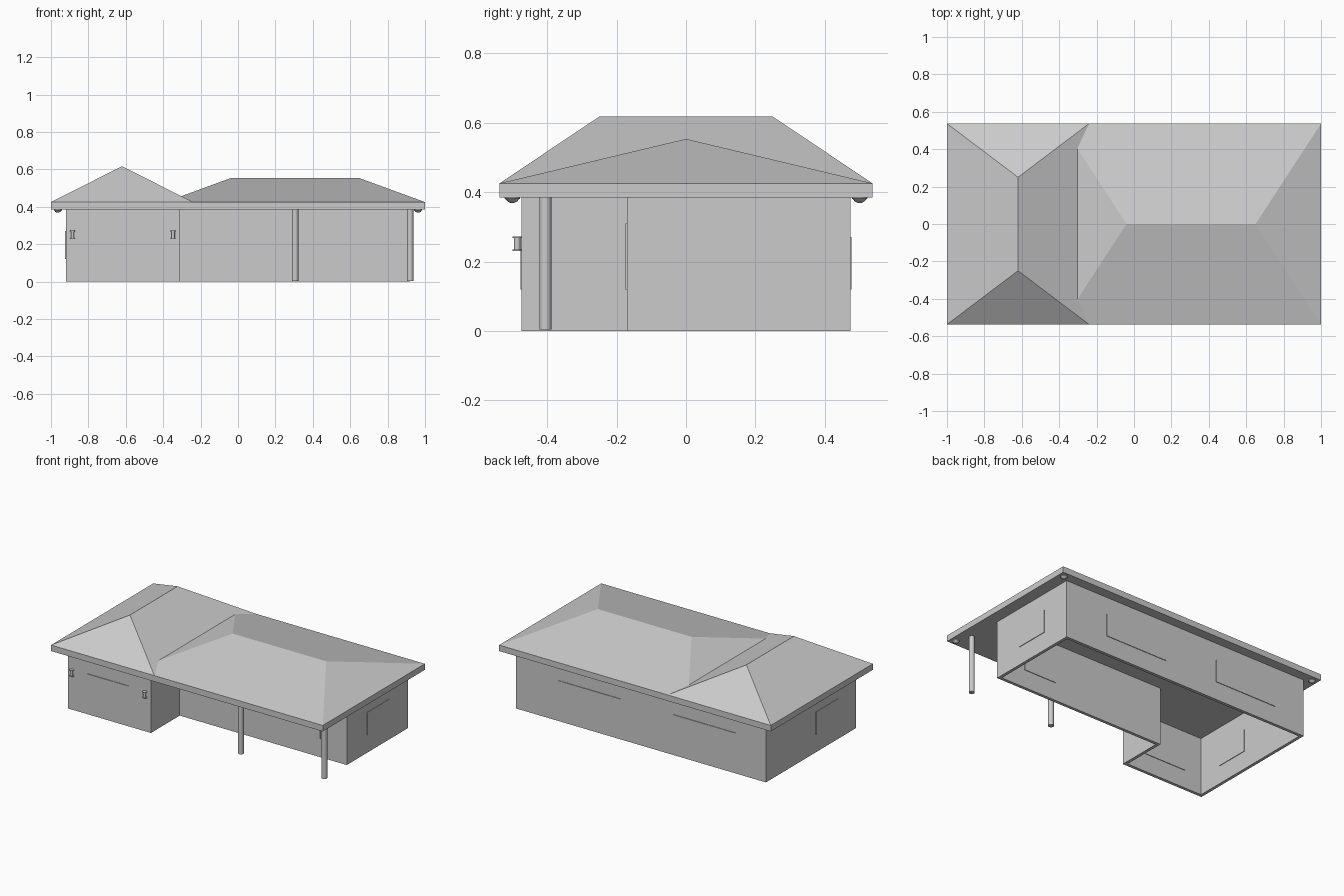
import bpy, bmesh
from math import radians

old = bpy.data.objects.get("Cube")
if old:
    bpy.data.objects.remove(old, do_unlink=True)

GREY = (0.6, 0.6, 0.6, 1)
grey = bpy.data.materials.new("plain_grey")
grey.use_nodes = True
grey.diffuse_color = GREY
grey.node_tree.nodes["Principled BSDF"].inputs["Base Color"].default_value = GREY

EAVE, ROOF_BASE = 0.385, 0.425
WALL_X, WALL_Y, THICK = 0.92, 0.473, 0.02


def finish(name, bm, smooth=False):
    bmesh.ops.recalc_face_normals(bm, faces=bm.faces)
    mesh = bpy.data.meshes.new(name)
    bm.to_mesh(mesh)
    bm.free()
    mesh.materials.append(grey)
    obj = bpy.data.objects.new(name, mesh)
    bpy.context.collection.objects.link(obj)
    if smooth:
        bpy.ops.object.select_all(action="DESELECT")
        obj.select_set(True)
        bpy.context.view_layer.objects.active = obj
        bpy.ops.object.shade_smooth_by_angle(angle=radians(40))
    return obj


def box(name, xs, ys, zs):
    bm = bmesh.new()
    bmesh.ops.create_cube(bm, size=1)
    for v in bm.verts:
        v.co = [r[0] if c < 0 else r[1] for c, r in zip(v.co, (xs, ys, zs))]
    return finish(name, bm)


def lathe(name, x, y, profile, sides=24):
    """Stack rings of (radius, height) into a closed round part."""
    bm = bmesh.new()
    rings = []
    for r, z in profile:
        ring = bmesh.ops.create_circle(bm, segments=sides, radius=r)["verts"]
        for v in ring:
            v.co.x, v.co.y, v.co.z = v.co.x + x, v.co.y + y, z
        rings.append(ring)
    for a, b in zip(rings, rings[1:]):
        for i in range(sides):
            j = (i + 1) % sides
            bm.faces.new((a[i], a[j], b[j], b[i]))
    bm.faces.new(rings[0])
    bm.faces.new(rings[-1])
    return finish(name, bm, smooth=True)


def hip_roof(name, x0, x1, half_y, ridge):
    bm = bmesh.new()
    base = [bm.verts.new((x, y, ROOF_BASE)) for x, y in
            ((x0, -half_y), (x1, -half_y), (x1, half_y), (x0, half_y))]
    a, b = [bm.verts.new(p) for p in ridge]
    fl, fr, br, bl = base
    if a.co.x == b.co.x:      # ridge runs front to back
        faces = ((fl, fr, a), (fr, br, b, a), (br, bl, b), (bl, fl, a, b))
    else:                     # ridge runs side to side
        faces = ((fl, fr, b, a), (fr, br, b), (br, bl, a, b), (bl, fl, a))
    for f in faces:
        bm.faces.new(f)
    bm.faces.new(base)
    return finish(name, bm)


# Hollow L-shaped walls, open underneath
corners = ((-WALL_X, -WALL_Y, 1, 1), (-0.31, -WALL_Y, -1, 1), (-0.31, -0.17, -1, 1),
           (WALL_X, -0.17, -1, 1), (WALL_X, WALL_Y, -1, -1), (-WALL_X, WALL_Y, 1, -1))
bm = bmesh.new()
loops = [[bm.verts.new((x + sx * inset, y + sy * inset, z)) for x, y, sx, sy in corners]
         for inset, z in ((0, 0), (0, EAVE), (THICK, EAVE), (THICK, 0))]
for a, b in zip(loops, loops[1:] + loops[:1]):
    for i in range(len(corners)):
        j = (i + 1) % len(corners)
        bm.faces.new((a[i], a[j], b[j], b[i]))
finish("walls", bm)

# Eave slab and the two hipped roofs
box("eave_slab", (-1, 1), (-0.537, 0.537), (EAVE, ROOF_BASE))
hip_roof("wing_roof", -1, -0.24, 0.537, ((-0.62, -0.25, 0.617), (-0.62, 0.25, 0.617)))
hip_roof("main_roof", -0.39, 1, 0.537, ((-0.04, 0, 0.553), (0.65, 0, 0.553)))

# Window panels set through the walls
OUT = 0.004


def through(face, direction):
    return sorted((face + direction * OUT, face - direction * (THICK + OUT)))


SILL, HEAD = 0.12, 0.27
front, back = through(-WALL_Y, -1), through(WALL_Y, 1)
box("wing_front_window", (-0.775, -0.47), front, (SILL, HEAD))
box("porch_window", (0.485, 0.725), through(-0.17, -1), (SILL, 0.31))
box("back_window_left", (0.15, 0.61), back, (SILL, HEAD))
box("back_window_right", (-0.697, -0.239), back, (SILL, HEAD))
box("left_end_window", through(WALL_X, 1), (0.04, 0.27), (SILL, HEAD))
box("right_end_window", through(-WALL_X, -1), (-0.28, -0.05), (SILL, HEAD))

# Porch columns
for name, x in (("porch_column_middle", 0.305), ("porch_column_corner", 0.92)):
    lathe(name, x, -0.405, ((0.0175, 0.004), (0.0175, EAVE)))

# Wall lamps beside the front window
for name, x in (("wall_lamp_right", -0.885), ("wall_lamp_left", -0.347)):
    lathe(name, x, -0.486, ((0.014, 0.23), (0.014, 0.234), (0.009, 0.234),
                            (0.009, 0.268), (0.014, 0.268), (0.014, 0.272)))

# Domed lamps under the eave corners
for sx, side in ((-1, "right"), (1, "left")):
    for sy, end in ((-1, "front"), (1, "back")):
        lathe(f"eave_lamp_{end}_{side}", sx * 0.963, sy * 0.5,
              ((0.006, 0.369), (0.014, 0.373), (0.019, 0.379), (0.022, 0.381), (0.022, EAVE)))
